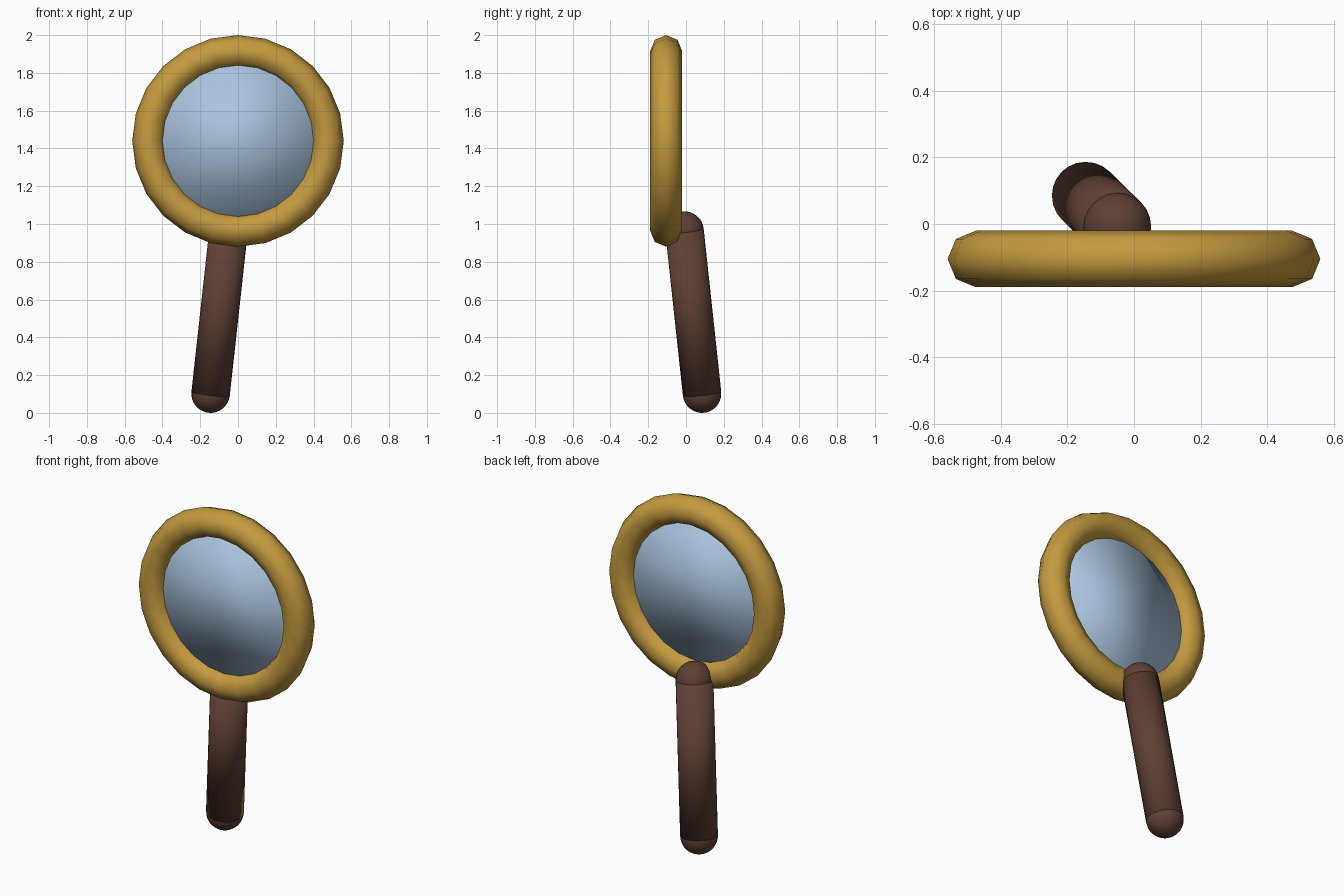
import bpy
import math
from mathutils import Vector

cube = bpy.data.objects.get("Cube")
if cube:
    bpy.data.objects.remove(cube, do_unlink=True)


def material(name, colour):
    mat = bpy.data.materials.new(name)
    mat.use_nodes = True
    mat.diffuse_color = (*colour, 1)
    mat.node_tree.nodes["Principled BSDF"].inputs["Base Color"].default_value = (*colour, 1)
    return mat


def finish(name, mat):
    """Name the newest primitive, colour it and shade it smooth all over."""
    obj = bpy.context.object
    obj.name = name
    obj.data.materials.append(mat)
    bpy.ops.object.shade_smooth()
    return obj


gold = material("gold", (0.55, 0.325, 0.05))
glass = material("pale blue glass", (0.40, 0.55, 0.73))
wood = material("dark brown wood", (0.115, 0.052, 0.034))

# Ring frame and the disc of glass it holds
centre = Vector((0, -0.105, 1.44))
upright = (math.pi / 2, 0, 0)
bpy.ops.mesh.primitive_torus_add(
    major_segments=24, minor_segments=8, major_radius=0.475, minor_radius=0.085,
    location=centre, rotation=upright)
finish("frame_ring", gold)

bpy.ops.mesh.primitive_cylinder_add(
    vertices=32, radius=0.42, depth=0.05, location=centre, rotation=upright)
finish("lens", glass)

# Slanted handle with a rounded cap at each end
grip = 0.102
bottom = Vector((-0.145, 0.085, grip))
top = Vector((-0.05, -0.008, 0.965))
axis = top - bottom
tilt = axis.to_track_quat("Z", "Y").to_euler()

bpy.ops.mesh.primitive_cylinder_add(
    vertices=24, radius=grip, depth=axis.length, location=(top + bottom) / 2, rotation=tilt)
finish("handle", wood)

for name, point in (("handle_bottom_cap", bottom), ("handle_top_cap", top)):
    bpy.ops.mesh.primitive_uv_sphere_add(
        segments=24, ring_count=16, radius=grip, location=point, rotation=tilt)
    finish(name, wood)
